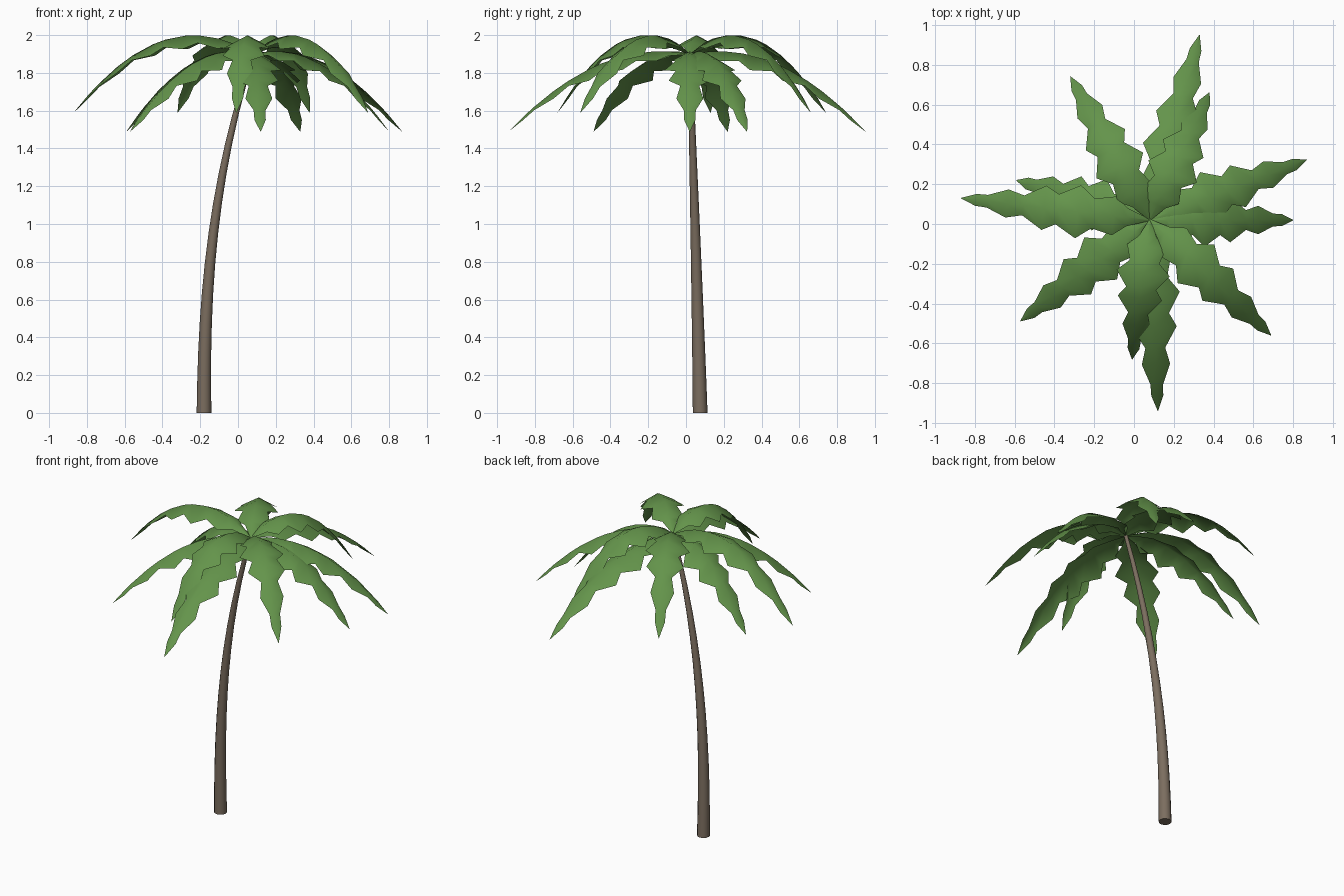
import bpy
import math

if "Cube" in bpy.data.objects:
    bpy.data.objects.remove(bpy.data.objects["Cube"])

CROWN = (0.08, 0.02, 1.9)


def material(name, rgb):
    m = bpy.data.materials.new(name)
    m.diffuse_color = (*rgb, 1)
    m.use_nodes = True
    m.node_tree.nodes["Principled BSDF"].inputs["Base Color"].default_value = m.diffuse_color
    return m


def add_mesh(name, verts, faces, mat):
    me = bpy.data.meshes.new(name)
    me.from_pydata(verts, [], faces)
    me.materials.append(mat)
    me.update()
    ob = bpy.data.objects.new(name, me)
    bpy.context.collection.objects.link(ob)
    return ob


bark = material("bark", (0.20, 0.155, 0.115))
leaf = material("leaf", (0.127, 0.296, 0.07))

# Trunk: tapered tube that bends towards the crown
SIDES, RINGS = 12, 12
verts, faces = [], []
for i in range(RINGS + 1):
    t = i / RINGS
    cx = -0.18 + (CROWN[0] + 0.18) * t ** 2.4
    cy = 0.075 + (CROWN[1] - 0.075) * t ** 1.1
    r = 0.039 - 0.027 * t
    for k in range(SIDES):
        a = 2 * math.pi * k / SIDES
        verts.append((cx + r * math.cos(a), cy + r * math.sin(a), CROWN[2] * t))
for i in range(RINGS):
    for k in range(SIDES):
        a, b = i * SIDES + k, i * SIDES + (k + 1) % SIDES
        faces.append((a, b, b + SIDES, a + SIDES))
faces.append(tuple(reversed(range(SIDES))))
faces.append(tuple(range(RINGS * SIDES, (RINGS + 1) * SIDES)))
trunk = add_mesh("trunk", verts, faces, bark)
for p in trunk.data.polygons:
    p.use_smooth = len(p.vertices) == 4

# Frond outline: (fraction of length, half width), alternating notch and tooth
OUTLINE = [(0, 0.004), (0.12, 0.045), (0.19, 0.098), (0.30, 0.075), (0.38, 0.134),
           (0.49, 0.076), (0.56, 0.112), (0.67, 0.050), (0.755, 0.071),
           (0.86, 0.032), (0.92, 0.030), (1, 0.001)]
HIGH, LOW = (0.60, -0.91), (0.19, -0.60)   # rise and droop of the arching rib


def frond(name, angle, length, arch):
    c, s = math.cos(math.radians(angle)), math.sin(math.radians(angle))
    verts, faces = [], []
    for t, w in OUTLINE:
        z = CROWN[2] + arch[0] * t + arch[1] * t * t
        for side in (1, 0, -1):
            x, y = length * t, side * w
            verts.append((CROWN[0] + x * c - y * s, CROWN[1] + x * s + y * c,
                          z - 0.53 * abs(y)))
    for i in range(len(OUTLINE) - 1):
        for k in (0, 1):
            a = 3 * i + k
            faces.append((a, a + 1, a + 4, a + 3))
    ob = add_mesh(name, verts, faces, leaf)
    for p in ob.data.polygons:
        p.use_smooth = True


# Crown of fronds: angle, length, arch
FRONDS = [(0, 0.72, LOW), (21, 0.845, LOW), (65, 0.707, HIGH), (75, 0.963, LOW),
          (119, 0.824, HIGH), (163.4, 0.70, LOW), (173.4, 0.956, HIGH),
          (218, 0.826, LOW), (262.7, 0.706, HIGH), (272.4, 0.96, LOW),
          (316.4, 0.84, HIGH)]
for i, (angle, length, arch) in enumerate(FRONDS):
    frond(f"frond_{i + 1}", angle, length, arch)
